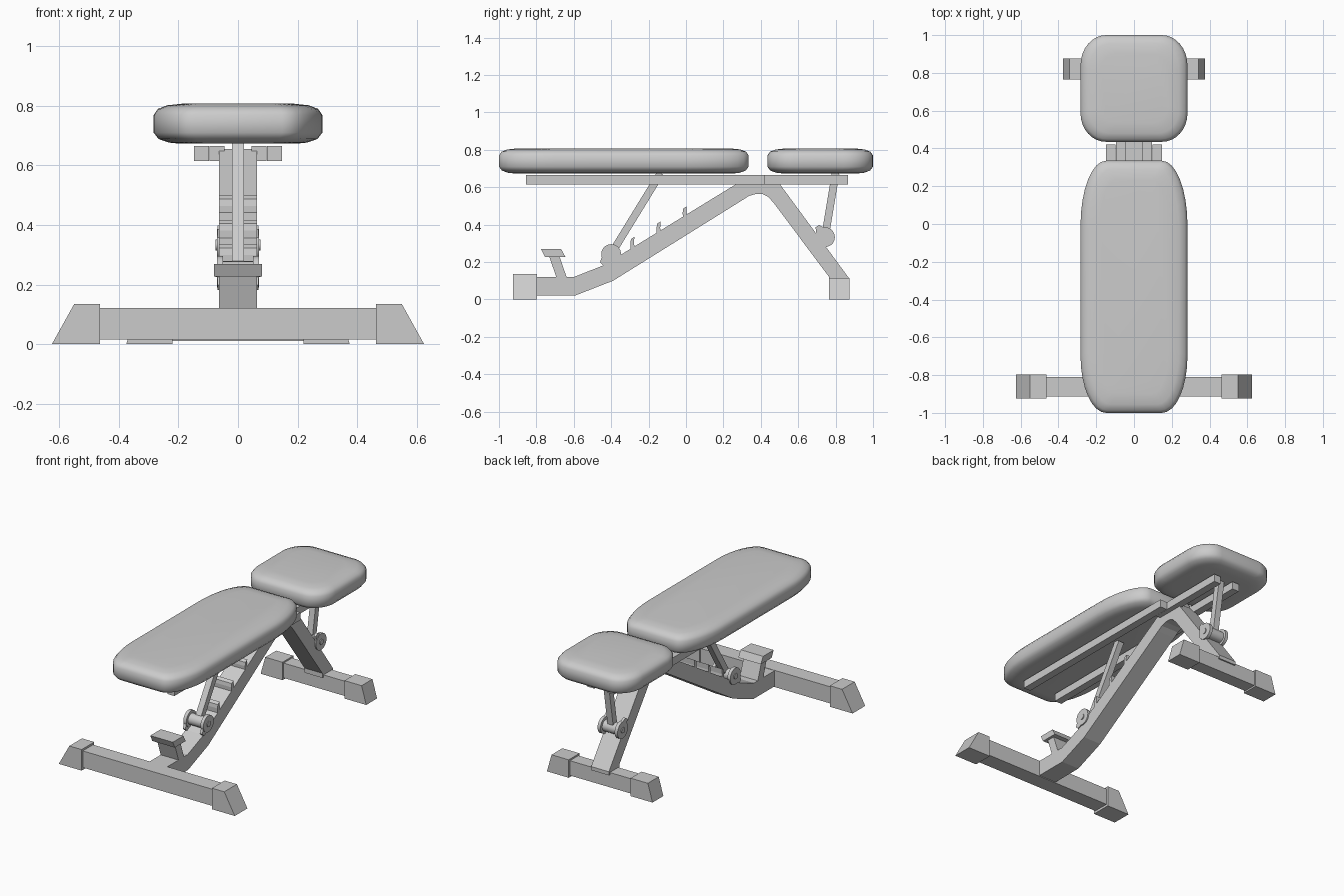
import bpy, bmesh, math
from mathutils import Vector

if "Cube" in bpy.data.objects:
    bpy.data.objects.remove(bpy.data.objects["Cube"])


def finish(name, bm, smooth=None):
    bmesh.ops.recalc_face_normals(bm, faces=bm.faces)
    me = bpy.data.meshes.new(name)
    bm.to_mesh(me)
    bm.free()
    ob = bpy.data.objects.new(name, me)
    bpy.context.collection.objects.link(ob)
    if smooth:
        bpy.ops.object.select_all(action='DESELECT')
        ob.select_set(True)
        bpy.context.view_layer.objects.active = ob
        bpy.ops.object.shade_smooth_by_angle(angle=math.radians(smooth))
    return ob


def loft(name, rings, smooth=None):
    bm = bmesh.new()
    vs = [[bm.verts.new(p) for p in r] for r in rings]
    n = len(vs[0])
    for a, b in zip(vs, vs[1:]):
        for i in range(n):
            j = (i + 1) % n
            bm.faces.new((a[i], a[j], b[j], b[i]))
    bm.faces.new(vs[0])
    bm.faces.new(vs[-1])
    return finish(name, bm, smooth)


def prism_x(name, pts, x0, x1, smooth=None):
    return loft(name, [[(x, y, z) for y, z in pts] for x in (x0, x1)], smooth)


def prism_y(name, pts, y0, y1):
    return loft(name, [[(x, y, z) for x, z in pts] for y in (y0, y1)])


def box(name, x0, x1, y0, y1, z0, z1):
    return prism_x(name, [(y0, z0), (y1, z0), (y1, z1), (y0, z1)], x0, x1)


def disc(name, y, z, r, x0, x1, n=20):
    pts = [(y + r * math.cos(2 * math.pi * i / n), z + r * math.sin(2 * math.pi * i / n)) for i in range(n)]
    return prism_x(name, pts, x0, x1, 40)


def pad(name, y0, y1, hx, rx, ry0, ry1):
    # Plan outline with elliptical corners
    out = []
    for sx, yc, ry, a0 in ((1, y1 - ry1, ry1, 0), (-1, y1 - ry1, ry1, 90),
                           (-1, y0 + ry0, ry0, 180), (1, y0 + ry0, ry0, 270)):
        for k in range(9):
            a = math.radians(a0 + k * 90 / 8)
            out.append((sx * (hx - rx) + rx * math.cos(a), yc + ry * math.sin(a)))
    cy, hy = (y0 + y1) / 2, (y1 - y0) / 2
    rings = []
    # Rounded edge section: height and inset
    for z, d in ((.673, .09), (.677, .05), (.689, .016), (.71, 0), (.77, 0),
                 (.79, .014), (.802, .045), (.808, .1)):
        fx, fy = (hx - d) / hx, (hy - d) / hy
        rings.append([(x * fx, cy + (y - cy) * fy, z) for x, y in out])
    return loft(name, rings, 50)


# Cushions
pad("back_pad", -1.0, .335, .283, .135, .30, .34)
pad("seat_pad", .435, 1.0, .283, .135, .15, .16)

# Rails under the cushions
for s, side in ((-1, "left"), (1, "right")):
    box("back_rail_" + side, s * .097, s * .147, -.855, .422, .615, .665)
    box("seat_rail_" + side, s * .046, s * .096, .32, .865, .615, .665)

# Main bent frame tube
frame = [(-.81, .02), (-.595, .02), (-.39, .10), (.30, .53), (.335, .553), (.37, .563),
         (.41, .563), (.44, .548), (.47, .515), (.765, .12), (.765, .09), (.872, .09),
         (.872, .113), (.503, .615), (.47, .655), (.33, .655), (.27, .618),
         (-.44, .183), (-.6, .12), (-.81, .12)]
prism_x("main_frame", frame, -.063, .063)


# Floor feet: cross tube with sloped end caps
def foot(name, y0, y1, xi, xt, xo, h, tz0, tz1):
    box(name + "_tube", -xi - .02, xi + .02, y0 + .012, y1 - .012, tz0, tz1)
    for s, side in ((-1, "left"), (1, "right")):
        prism_y(name + "_cap_" + side,
                [(s * xi, 0), (s * xo, 0), (s * xt, h), (s * xi, h)], y0, y1)


foot("front_foot", -.925, -.797, .463, .55, .625, .135, .015, .122)
foot("rear_foot", .765, .875, .22, .342, .375, .115, .01, .105)

# Carry handle post and cap
prism_x("handle_post", [(-.69, .11), (-.635, .11), (-.68, .24), (-.735, .24)], -.063, .063)
prism_x("handle_cap", [(-.755, .228), (-.645, .228), (-.668, .27), (-.775, .27)], -.08, .08)

# Ladder notches on the frame
for i in range(3):
    y, z = -.29 + .14 * i, .335 + .082 * i
    prism_x("notch_%d" % (i + 1), [(y - .005, z - .085), (y + .018, z - .075), (y + .012, z - .035),
                                   (y + .014, z), (y - .004, z - .012), (y - .008, z - .035)], -.063, .063)


# Adjustable struts with pivot brackets
def strut(name, p, q, tail):
    p, q, t = Vector(p), Vector(q), Vector(tail)
    d = (q - p).normalized()
    n = Vector((-d.y, d.x)) * .02
    prism_x(name + "_strut", [p - n, q - n, q + n, p + n], -.02, .02)
    disc(name + "_barrel", p.x, p.y, .036, -.055, .055)
    disc(name + "_bolt", p.x, p.y, .018, -.076, .076, 12)
    e = (t - p).normalized()
    m = Vector((-e.y, e.x))
    for s, side in ((-1, "left"), (1, "right")):
        disc(name + "_plate_" + side, p.x, p.y, .053, s * .05, s * .071)
        prism_x(name + "_tail_" + side, [p - m * .045, t - m * .012, t + m * .012, p + m * .045],
                s * .052, s * .069)


strut("back", (-.40, .243), (-.135, .675), (-.452, .19))
strut("seat", (.743, .333), (.80, .675), (.702, .392))
